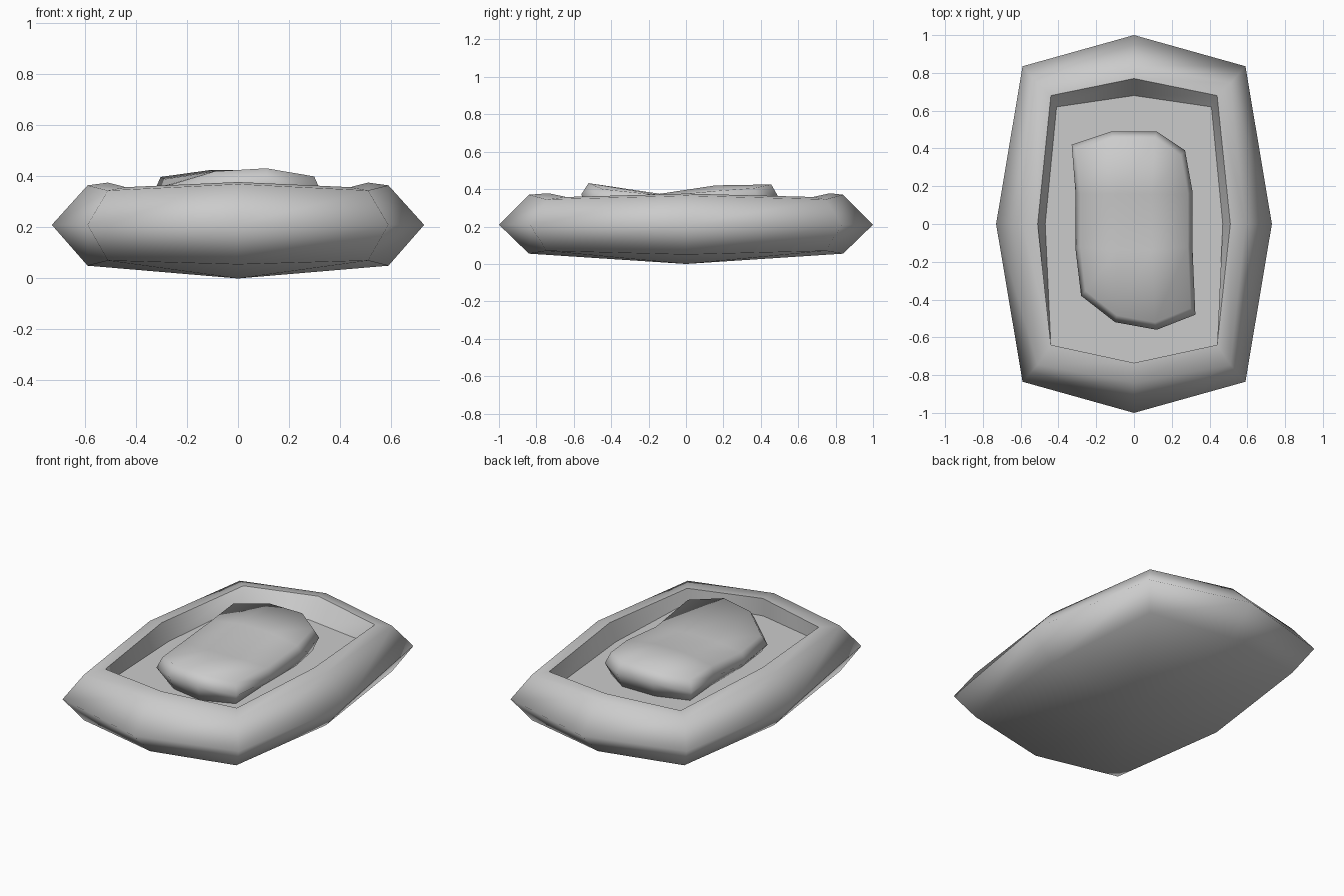
import bpy, bmesh

if "Cube" in bpy.data.objects:
    bpy.data.objects.remove(bpy.data.objects["Cube"])


def ring(bm, side, corner_f, corner_b, front, back):
    # Eight points: front, then anticlockwise; each argument carries its height
    (sx, sz), (fx, fy, fz), (bx, by, bz) = side, corner_f, corner_b
    pts = [(0, -front[0], front[1]), (fx, -fy, fz), (sx, 0, sz), (bx, by, bz),
           (0, back[0], back[1]), (-bx, by, bz), (-sx, 0, sz), (-fx, -fy, fz)]
    return [bm.verts.new(p) for p in pts]


def bridge(bm, a, b):
    n = len(a)
    for i in range(n):
        j = (i + 1) % n
        bm.faces.new((a[i], a[j], b[j], b[i]))


def finish(bm, name):
    bmesh.ops.recalc_face_normals(bm, faces=bm.faces[:])
    for f in bm.faces:
        f.smooth = True
    mesh = bpy.data.meshes.new(name)
    bm.to_mesh(mesh)
    bm.free()
    obj = bpy.data.objects.new(name, mesh)
    bpy.context.collection.objects.link(obj)
    return obj


def sym(bm, side, corner, end):
    return ring(bm, side, corner, corner, end, end)


# Padded bed body: underside, bulging wall, lip, inner wall and floor
bm = bmesh.new()
rings = [
    sym(bm, (0.59, 0.05), (0.51, 0.745, 0.07), (0.84, 0.055)),
    sym(bm, (0.73, 0.21), (0.59, 0.835, 0.21), (1.0, 0.21)),
    sym(bm, (0.59, 0.365), (0.51, 0.745, 0.345), (0.84, 0.37)),
    ring(bm, (0.51, 0.376), (0.44, 0.64, 0.358), (0.44, 0.68, 0.358),
         (0.735, 0.378), (0.77, 0.378)),
    ring(bm, (0.47, 0.27), (0.44, 0.645, 0.27), (0.41, 0.62, 0.27),
         (0.74, 0.27), (0.68, 0.27)),
]
for a, b in zip(rings, rings[1:]):
    bridge(bm, a, b)
for loop, z in ((rings[0], 0.0), (rings[-1], 0.27)):
    centre = bm.verts.new((0, 0, z))
    for i in range(8):
        bm.faces.new((loop[i], loop[(i + 1) % 8], centre))
# Crisp lip and floor seams
for loop in rings[3:]:
    for i in range(8):
        bm.edges.get((loop[i], loop[(i + 1) % 8])).smooth = False
finish(bm, "bed_body")

# Loose cushion: 4 x 4 grid of points, front row first (x, y, top height)
rows = [
    [(-0.28, -0.38, 0.37), (-0.10, -0.52, 0.42), (0.12, -0.56, 0.432), (0.325, -0.48, 0.40)],
    [(-0.31, -0.13, 0.365), (-0.10, -0.15, 0.375), (0.10, -0.15, 0.375), (0.31, -0.13, 0.365)],
    [(-0.31, 0.17, 0.39), (-0.10, 0.17, 0.42), (0.10, 0.17, 0.42), (0.31, 0.17, 0.39)],
    [(-0.33, 0.42, 0.398), (-0.12, 0.49, 0.425), (0.12, 0.49, 0.425), (0.27, 0.39, 0.405)],
]
border = [(0, c) for c in range(4)] + [(1, 3), (2, 3)] \
    + [(3, c) for c in (3, 2, 1, 0)] + [(2, 0), (1, 0)]
bm = bmesh.new()
top = [[bm.verts.new((x * 0.92, y * 0.93, z)) for x, y, z in row] for row in rows]
for r in range(3):
    for c in range(3):
        bm.faces.new((top[r][c], top[r][c + 1], top[r + 1][c + 1], top[r + 1][c]))
upper = [top[r][c] for r, c in border]
middle = [bm.verts.new((rows[r][c][0], rows[r][c][1], rows[r][c][2] - 0.06)) for r, c in border]
lower = [bm.verts.new((rows[r][c][0] * 0.9, rows[r][c][1] * 0.92, 0.265)) for r, c in border]
bridge(bm, upper, middle)
bridge(bm, middle, lower)
bm.faces.new(lower)
finish(bm, "cushion")
